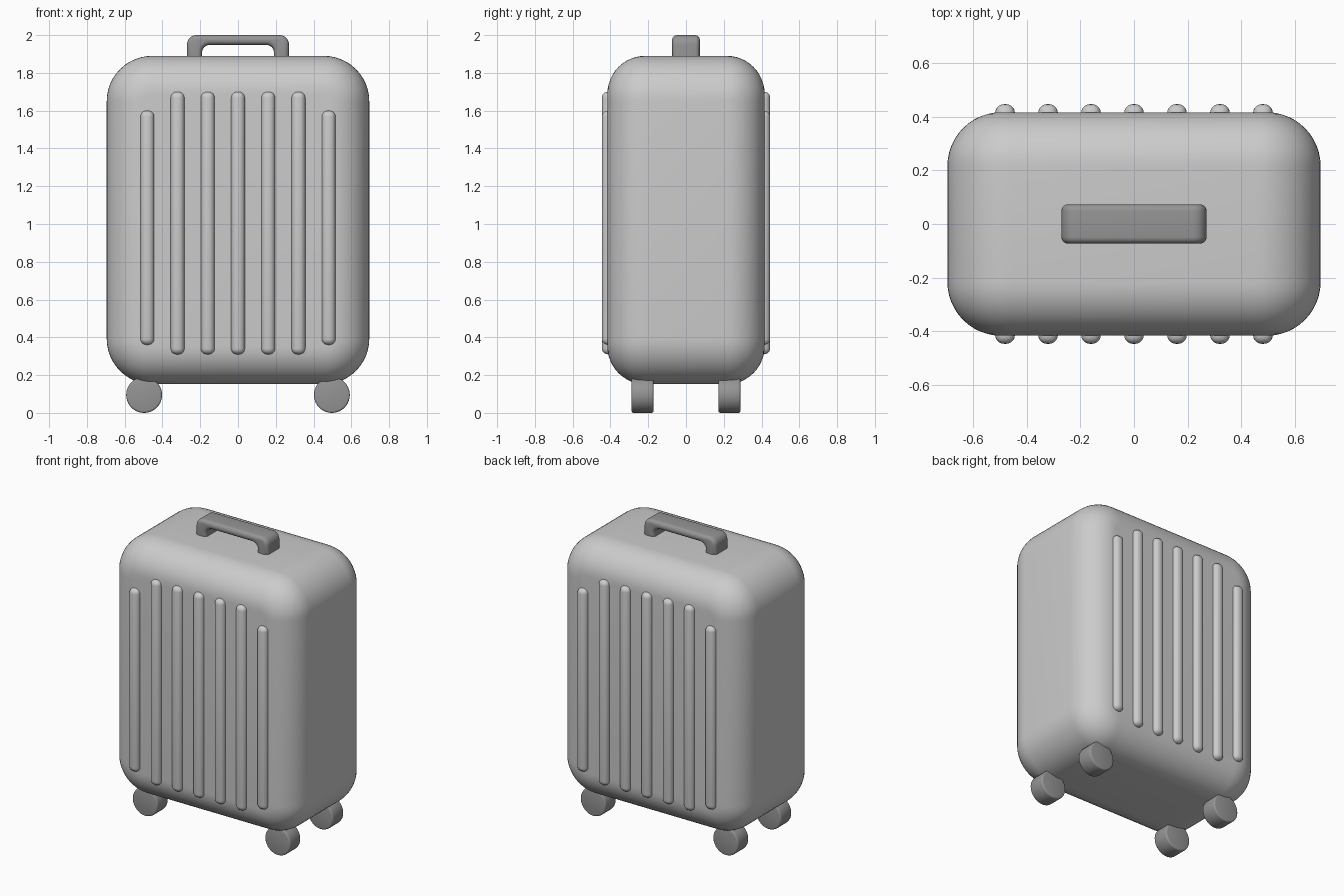
import bpy, bmesh, math
from mathutils import Matrix, Vector

if "Cube" in bpy.data.objects:
    bpy.data.objects.remove(bpy.data.objects["Cube"])

dark = bpy.data.materials.new("dark_grey")
dark.diffuse_color = (0.3, 0.3, 0.3, 1)
dark.use_nodes = True
dark.node_tree.nodes["Principled BSDF"].inputs["Base Color"].default_value = dark.diffuse_color


def finish(bm, name, material=None):
    bmesh.ops.recalc_face_normals(bm, faces=bm.faces)
    mesh = bpy.data.meshes.new(name)
    bm.to_mesh(mesh)
    bm.free()
    obj = bpy.data.objects.new(name, mesh)
    bpy.context.collection.objects.link(obj)
    if material:
        mesh.materials.append(material)
    bpy.ops.object.select_all(action='DESELECT')
    obj.select_set(True)
    bpy.context.view_layer.objects.active = obj
    bpy.ops.object.shade_smooth_by_angle(angle=math.radians(40))
    return obj


def arc(cx, cz, r, a0, a1, n=8):
    return [(cx + r * math.cos(math.radians(a0 + (a1 - a0) * i / n)),
             cz + r * math.sin(math.radians(a0 + (a1 - a0) * i / n))) for i in range(n + 1)]


def extruded(outline, depth, rim, segments):
    """Extrude an x-z outline along y and round the front and back rims."""
    bm = bmesh.new()
    face = bm.faces.new([bm.verts.new((x, -depth / 2, z)) for x, z in outline])
    ext = bmesh.ops.extrude_face_region(bm, geom=[face], use_keep_orig=True)
    bmesh.ops.translate(bm, vec=(0, depth, 0),
                        verts=[v for v in ext["geom"] if isinstance(v, bmesh.types.BMVert)])
    bmesh.ops.recalc_face_normals(bm, faces=bm.faces)
    edges = [e for e in bm.edges if abs(e.verts[0].co.y - e.verts[1].co.y) < 1e-5]
    bmesh.ops.bevel(bm, geom=edges, offset=rim, segments=segments,
                    affect='EDGES', profile=0.5, clamp_overlap=False)
    return bm


def rounded_box(name, center, size, radius, segments=5):
    bm = bmesh.new()
    bmesh.ops.create_cube(bm, size=1, matrix=Matrix.Translation(center) @ Matrix.Diagonal((*size, 1)))
    bmesh.ops.bevel(bm, geom=bm.edges[:], offset=radius, segments=segments,
                    affect='EDGES', profile=0.5)
    return finish(bm, name)


# Shell: rounded rectangle with softly rounded front and back rims
W, B, T, R = 0.695, 0.152, 1.89, 0.24
shell = (arc(W - R, T - R, R, 0, 90, 12) + arc(-W + R, T - R, R, 90, 180, 12)
         + arc(-W + R, B + R, R, 180, 270, 12) + arc(W - R, B + R, R, 270, 360, 12))
finish(extruded(shell, 0.832, 0.2, 12), "suitcase_shell")

# Raised ribs on front and back, the outermost ones shorter
for side, label in ((-1, "front"), (1, "back")):
    for i in range(-3, 4):
        lo, hi = (0.36, 1.60) if abs(i) == 3 else (0.31, 1.70)
        rounded_box(f"{label}_rib_{i + 4}", Vector((i * 0.16, side * 0.406, (lo + hi) / 2)),
                    (0.073, 0.08, hi - lo), 0.032)

# Carry handle: U-shaped profile sunk slightly into the shell
handle = ([(0.27, 1.85)] + arc(0.22, 1.95, 0.05, 0, 90) + arc(-0.22, 1.95, 0.05, 90, 180)
          + [(-0.27, 1.85), (-0.19, 1.85)] + arc(-0.15, 1.908, 0.04, 180, 90)
          + arc(0.15, 1.908, 0.04, 90, 0) + [(0.19, 1.85)])
finish(extruded(handle, 0.146, 0.024, 5), "carry_handle", dark)

# Four wheels
for sx, xl in ((-1, "left"), (1, "right")):
    for sy, yl in ((-1, "front"), (1, "back")):
        wheel = extruded(arc(0, 0, 0.095, 0, 360, 40)[:-1], 0.116, 0.01, 3)
        bmesh.ops.translate(wheel, verts=wheel.verts, vec=(sx * 0.497, sy * 0.23, 0.095))
        finish(wheel, f"{yl}_{xl}_wheel", dark)
